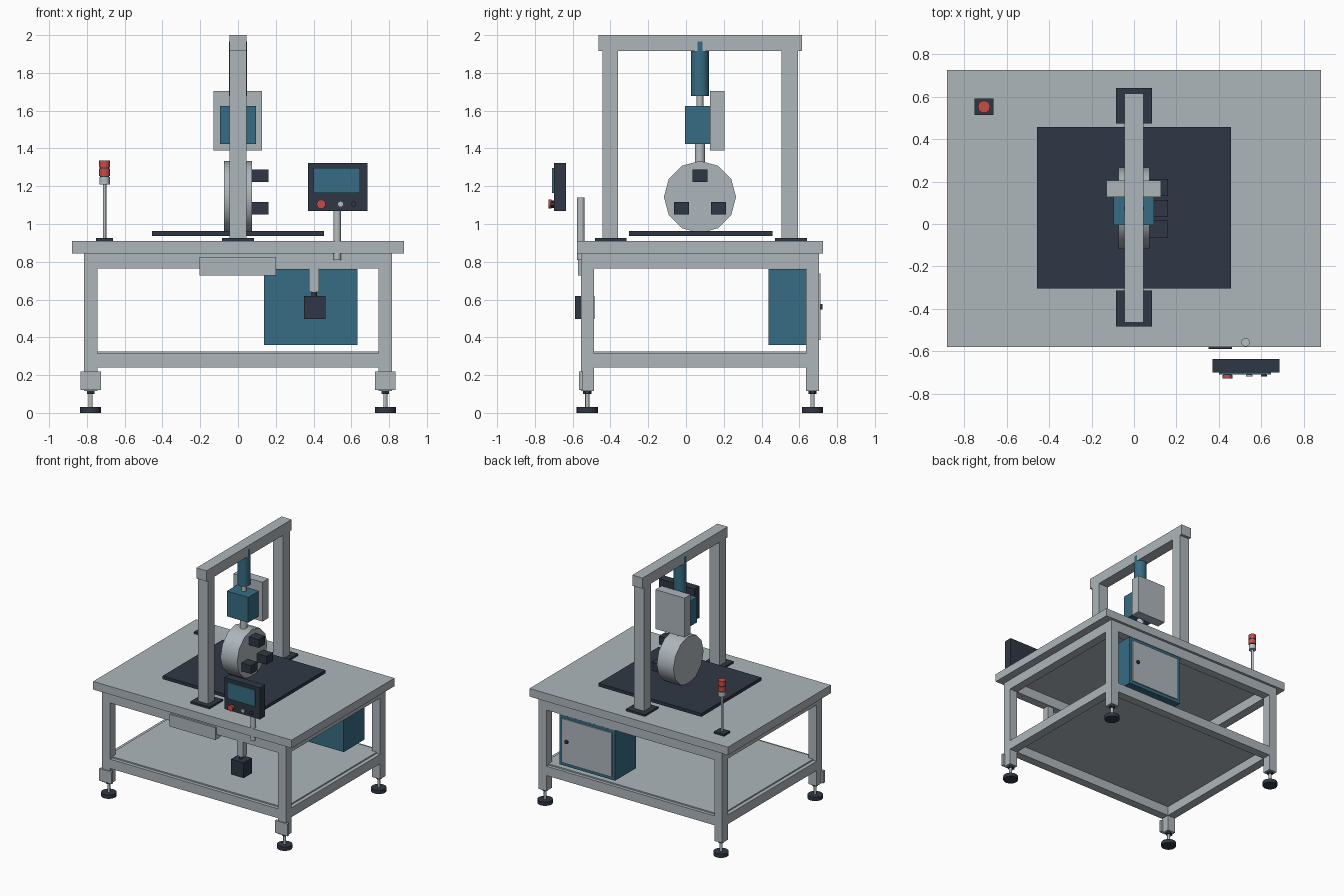
import bpy, math

if "Cube" in bpy.data.objects:
    bpy.data.objects.remove(bpy.data.objects["Cube"])


def material(name, rgb):
    m = bpy.data.materials.new(name)
    m.diffuse_color = (*rgb, 1)
    m.use_nodes = True
    m.node_tree.nodes["Principled BSDF"].inputs["Base Color"].default_value = m.diffuse_color
    return m


GREY = material("light_grey_paint", (0.42, 0.47, 0.50))
STEEL = material("steel", (0.47, 0.51, 0.53))
DARK = material("dark_slate", (0.028, 0.039, 0.058))
TEAL = material("teal_blue", (0.038, 0.15, 0.23))
RED = material("signal_red", (0.58, 0.07, 0.06))


def box(name, x, y, z, mat):
    """Box from (min, max) ranges."""
    bpy.ops.mesh.primitive_cube_add(size=1, location=[sum(r) / 2 for r in (x, y, z)])
    ob = bpy.context.object
    ob.name = name
    for v in ob.data.vertices:
        for i, r in enumerate((x, y, z)):
            v.co[i] *= r[1] - r[0]
    ob.data.materials.append(mat)
    return ob


def cyl(name, centre, r, span, mat, axis="z", sides=24):
    """Cylinder along an axis; centre holds the two other coordinates in xyz order."""
    mid = (span[0] + span[1]) / 2
    loc = list(centre)
    loc.insert("xyz".index(axis), mid)
    rot = {"x": (0, math.pi / 2, 0), "y": (math.pi / 2, 0, 0), "z": (0, 0, 0)}[axis]
    bpy.ops.mesh.primitive_cylinder_add(vertices=sides, radius=r, depth=span[1] - span[0],
                                        location=loc, rotation=rot)
    ob = bpy.context.object
    ob.name = name
    ob.data.materials.append(mat)
    bpy.ops.object.shade_smooth_by_angle(angle=math.radians(40))
    return ob


# Table top and lower shelf
box("table_top", (-0.88, 0.88), (-0.578, 0.725), (0.845, 0.91), GREY)
box("lower_shelf", (-0.785, 0.785), (-0.53, 0.68), (0.315, 0.325), GREY)

# Legs with levelling feet
LEG_Y = {"front": (-0.557, -0.488), "back": (0.635, 0.705)}
for side, s in (("left", -1), ("right", 1)):
    lx = tuple(sorted((s * 0.745, s * 0.815)))
    cx = s * 0.78
    for end, ly in LEG_Y.items():
        cy = sum(ly) / 2
        tag = f"{end}_{side}"
        box(f"leg_{tag}", lx, ly, (0.115, 0.845), GREY)
        cyl(f"foot_nut_{tag}", (cx, cy), 0.022, (0.1, 0.116), DARK, sides=6)
        cyl(f"foot_rod_{tag}", (cx, cy), 0.011, (0.03, 0.1), STEEL, sides=12)
        cyl(f"foot_pad_{tag}", (cx, cy), 0.056, (0, 0.03), DARK)
    box(f"foot_bracket_{side}", (cx - 0.055, cx + 0.055), (-0.566, -0.545), (0.122, 0.22), GREY)
    # Side rails
    for level, z in (("lower", (0.24, 0.315)), ("upper", (0.765, 0.845))):
        box(f"side_rail_{level}_{side}", lx, (-0.488, 0.635), z, GREY)

# Front and back rails
for end, ly in LEG_Y.items():
    for level, z in (("lower", (0.24, 0.315)), ("upper", (0.765, 0.845))):
        box(f"{end}_rail_{level}", (-0.745, 0.745), ly, z, GREY)

# Gantry over the table
for end, py, uy in (("front", (-0.482, -0.314), (-0.443, -0.359)),
                    ("back", (0.472, 0.641), (0.506, 0.594))):
    box(f"gantry_base_{end}", (-0.085, 0.085), py, (0.91, 0.925), DARK)
    box(f"gantry_post_{end}", (-0.045, 0.045), uy, (0.925, 1.915), GREY)
box("gantry_beam", (-0.045, 0.045), (-0.464, 0.615), (1.915, 2.0), GREY)

# Work mat
box("work_mat", (-0.456, 0.456), (-0.303, 0.457), (0.937, 0.963), DARK)

# Vertical drive and its guide
HY = 0.074
cyl("drive_cylinder", (0, HY), 0.047, (1.677, 1.965), TEAL)
cyl("drive_rod", (0, HY), 0.018, (1.62, 1.68), STEEL, sides=16)
box("drive_block", (-0.096, 0.094), (-0.005, 0.127), (1.423, 1.625), TEAL)
box("guide_plate", (-0.13, 0.128), (0.127, 0.205), (1.39, 1.705), GREY)
cyl("head_neck", (0, HY), 0.027, (1.3, 1.425), STEEL, sides=16)

# Round tool head with three sensor blocks
cyl("tool_head", (HY, 1.143), 0.191, (-0.074, 0.074), GREY, axis="x", sides=12)
for i, (y, z) in enumerate(((HY, 1.256), (-0.024, 1.084), (0.172, 1.084))):
    box(f"sensor_block_{i}", (0.07, 0.161), (y - 0.04, y + 0.04), (z - 0.033, z + 0.033), DARK)

# Control panel on its post
cyl("panel_post", (0.525, -0.557), 0.02, (0.81, 1.14), STEEL)
box("panel_case", (0.37, 0.685), (-0.7, -0.635), (1.07, 1.323), DARK)
box("panel_screen", (0.4, 0.646), (-0.709, -0.7), (1.165, 1.297), TEAL)
for name, x, r, y0, mat in (("stop_button", 0.44, 0.024, -0.728, RED),
                            ("start_button", 0.543, 0.016, -0.718, STEEL),
                            ("reset_button", 0.612, 0.014, -0.718, DARK)):
    cyl(f"{name}_collar", (x, 1.105), r * 0.8, (-0.715, -0.7), DARK, axis="y", sides=16)
    cyl(name, (x, 1.105), r, (y0, -0.711), mat, axis="y", sides=16)

# Drawer and pedal box hung under the front edge
box("front_drawer", (-0.205, 0.2), (-0.572, -0.5), (0.727, 0.825), GREY)
box("switch_hanger", (0.375, 0.43), (-0.55, -0.5), (0.64, 0.77), GREY)
cyl("switch_neck", (0.403, -0.535), 0.014, (0.61, 0.645), DARK, sides=12)
box("switch_box", (0.35, 0.462), (-0.588, -0.485), (0.497, 0.62), DARK)

# Electrical cabinet at the back with door and knob
box("cabinet", (0.137, 0.632), (0.437, 0.702), (0.36, 0.763), TEAL)
box("cabinet_door", (0.162, 0.607), (0.702, 0.711), (0.385, 0.738), GREY)
cyl("door_knob", (0.56, 0.562), 0.015, (0.711, 0.722), DARK, axis="y", sides=12)

# Signal tower
TX, TY = -0.706, 0.552
box("tower_base", (TX - 0.045, TX + 0.045), (TY - 0.038, TY + 0.038), (0.91, 0.925), DARK)
cyl("tower_pole", (TX, TY), 0.009, (0.925, 1.215), STEEL, sides=12)
cyl("tower_core", (TX, TY), 0.024, (1.245, 1.305), DARK, sides=12)
cyl("tower_collar", (TX, TY), 0.028, (1.21, 1.248), STEEL, sides=12)
cyl("tower_lamp_lower", (TX, TY), 0.029, (1.255, 1.293), RED, sides=12)
cyl("tower_lamp_upper", (TX, TY), 0.029, (1.3, 1.337), RED, sides=12)
